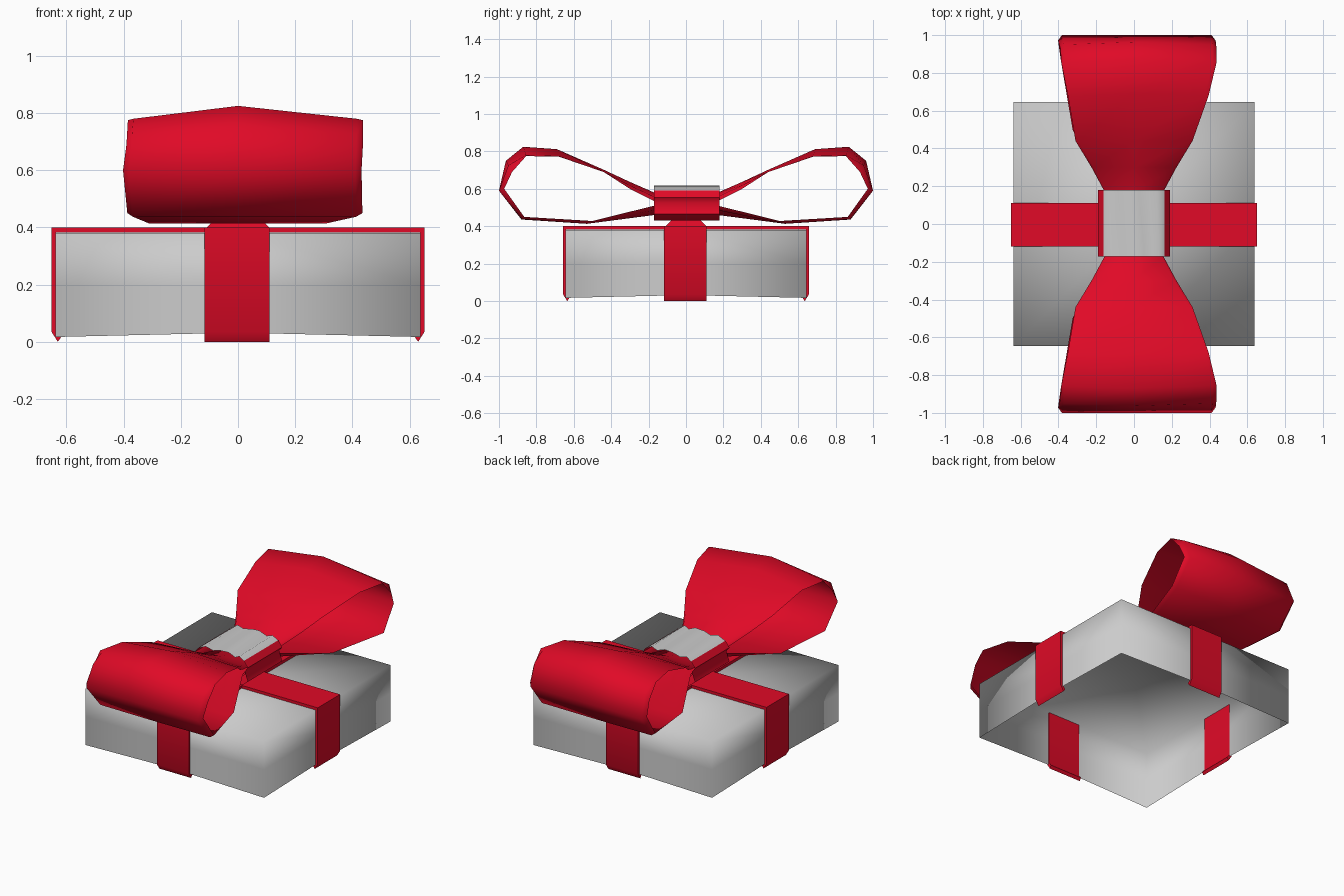
import bpy, bmesh, math

if "Cube" in bpy.data.objects:
    bpy.data.objects.remove(bpy.data.objects["Cube"])

red = bpy.data.materials.new("red_ribbon")
red.diffuse_color = (0.75, 0.003, 0.02, 1)
red.use_nodes = True
red.node_tree.nodes["Principled BSDF"].inputs["Base Color"].default_value = red.diffuse_color


def make(name, verts, faces, mat=None, angle=60):
    me = bpy.data.meshes.new(name)
    me.from_pydata(verts, [], faces)
    me.update()
    ob = bpy.data.objects.new(name, me)
    bpy.context.collection.objects.link(ob)
    if mat:
        me.materials.append(mat)
    bpy.ops.object.select_all(action='DESELECT')
    ob.select_set(True)
    bpy.context.view_layer.objects.active = ob
    bpy.ops.object.shade_smooth_by_angle(angle=math.radians(angle))
    return ob


def extrude(name, prof, a, b, along='y', mat=None, closed=True, caps=True, angle=40):
    """Extrude an (h, z) profile from a to b along the x or y axis."""
    n = len(prof)
    place = (lambda h, z, t: (h, t, z)) if along == 'y' else (lambda h, z, t: (t, h, z))
    verts = [place(h, z, t) for t in (a, b) for h, z in prof]
    faces = [(i, (i + 1) % n, n + (i + 1) % n, n + i) for i in range(n if closed else n - 1)]
    if caps:
        faces += [tuple(range(n))[::-1], tuple(range(n, 2 * n))]
    if along == 'y':
        faces = [f[::-1] for f in faces]
    ob = make(name, verts, faces, mat, angle)
    if closed:  # make solid parts face outwards
        bm = bmesh.new()
        bm.from_mesh(ob.data)
        bmesh.ops.recalc_face_normals(bm, faces=bm.faces)
        bm.to_mesh(ob.data)
        bm.free()
    return ob


# Gift box: hollow shell open underneath, softly shaded over its corners
bm = bmesh.new()
bmesh.ops.create_cube(bm, size=1)
bmesh.ops.delete(bm, geom=[f for f in bm.faces if f.normal.z < -0.5], context='FACES')
bmesh.ops.subdivide_edges(bm, edges=bm.edges[:], cuts=1, use_grid_fill=True)
for v in bm.verts:
    rim_middle = v.co.z < -0.4 and (abs(v.co.x) < 0.1) != (abs(v.co.y) < 0.1)
    v.co = (v.co.x * 1.275, v.co.y * 1.29, v.co.z * 0.364 + 0.199 + 0.015 * rim_middle)
me = bpy.data.meshes.new("gift_box")
bm.to_mesh(me)
bm.free()
me.polygons.foreach_set("use_smooth", [True] * len(me.polygons))
bpy.context.collection.objects.link(bpy.data.objects.new("gift_box", me))

# Two ribbons folded over the box and tucked under its lower edge
for name, r, along in (("ribbon_across", 0.652, 'y'), ("ribbon_lengthwise", 0.657, 'x')):
    half = [(r, 0.40), (r, 0.035), (r - 0.022, 0.0), (r - 0.034, 0.017),
            (r - 0.016, 0.04), (r - 0.016, 0.382)]
    extrude(name, half + [(-h, z) for h, z in half[::-1]], -0.118, 0.11, along, red)

# Small raised pad where the ribbons cross
pad = [(x * s, y * s, z) for s, z in ((0.113, 0.395), (0.08, 0.43))
       for x, y in ((-1, -1), (1, -1), (1, 1), (-1, 1))]
make("ribbon_crossing", pad,
     [(i, (i + 1) % 4, 4 + (i + 1) % 4, 4 + i) for i in range(4)] + [(4, 5, 6, 7)],
     red, 30)

# Bow loops: edge (y, z), centre (y, z), left and right half widths, fullness near the edge
rows = [
    (0.00, 0.515, 0.00, 0.54, 0.15, 0.15, 0.1),
    (0.17, 0.535, 0.17, 0.58, 0.155, 0.155, 0.5),
    (0.30, 0.60, 0.30, 0.637, 0.225, 0.225, 0.5),
    (0.44, 0.69, 0.44, 0.702, 0.31, 0.31, 0.2),
    (0.68, 0.772, 0.69, 0.812, 0.35, 0.395, 0.1),
    (0.855, 0.775, 0.87, 0.825, 0.385, 0.437, 0.1),
    (0.93, 0.69, 0.963, 0.75, 0.39, 0.437, 0.6),
    (0.972, 0.60, 1.00, 0.59, 0.402, 0.432, 1.0),
    (0.865, 0.45, 0.88, 0.436, 0.387, 0.435, 0.9),
    (0.50, 0.428, 0.53, 0.413, 0.325, 0.32, 1.0),
    (0.17, 0.51, 0.17, 0.46, 0.155, 0.155, 0.5),
    (0.00, 0.51, 0.00, 0.48, 0.15, 0.15, 0.3),
]
for name, side in (("bow_loop_back", 1), ("bow_loop_front", -1)):
    verts = []
    for ye, ze, yc, zc, wl, wr, full in rows:
        for x, t in ((-wl, 0), (-wl * 0.95, full), (0, 1), (wr * 0.95, full), (wr, 0)):
            verts.append((x, side * (ye + (yc - ye) * t), ze + (zc - ze) * t))
    faces = []
    for i in range(len(rows) - 1):
        for j in range(4):
            f = (i * 5 + j, i * 5 + j + 1, i * 5 + j + 6, i * 5 + j + 5)
            faces.append(f if side > 0 else f[::-1])
    make(name, verts, faces, red, 70)

# Knot: red pleated band around the middle, with a rippled grey top
band = [(0.162, 0.592), (0.19, 0.555), (0.168, 0.525), (0.19, 0.465), (0.15, 0.432)]
extrude("knot_band", band + [(-h, z) for h, z in band[::-1]], -0.172, 0.18, 'y', red,
        closed=False, caps=False, angle=70)
# Ripples run askew, so the two ends of the grey strip differ slightly
top = [(-0.162, 0.0, 0.590), (-0.12, 0.02, 0.613), (-0.07, 0.03, 0.600), (-0.02, 0.02, 0.614),
       (0.04, 0.03, 0.618), (0.09, 0.02, 0.598), (0.125, 0.01, 0.613), (0.162, 0.0, 0.590)]
n = len(top)
make("knot_top", [(x + s * k, y, z) for y, k in ((-0.172, 0.5), (0.18, -0.5)) for x, s, z in top],
     [(i, i + 1, n + i + 1, n + i) for i in range(n - 1)], None, 80)
